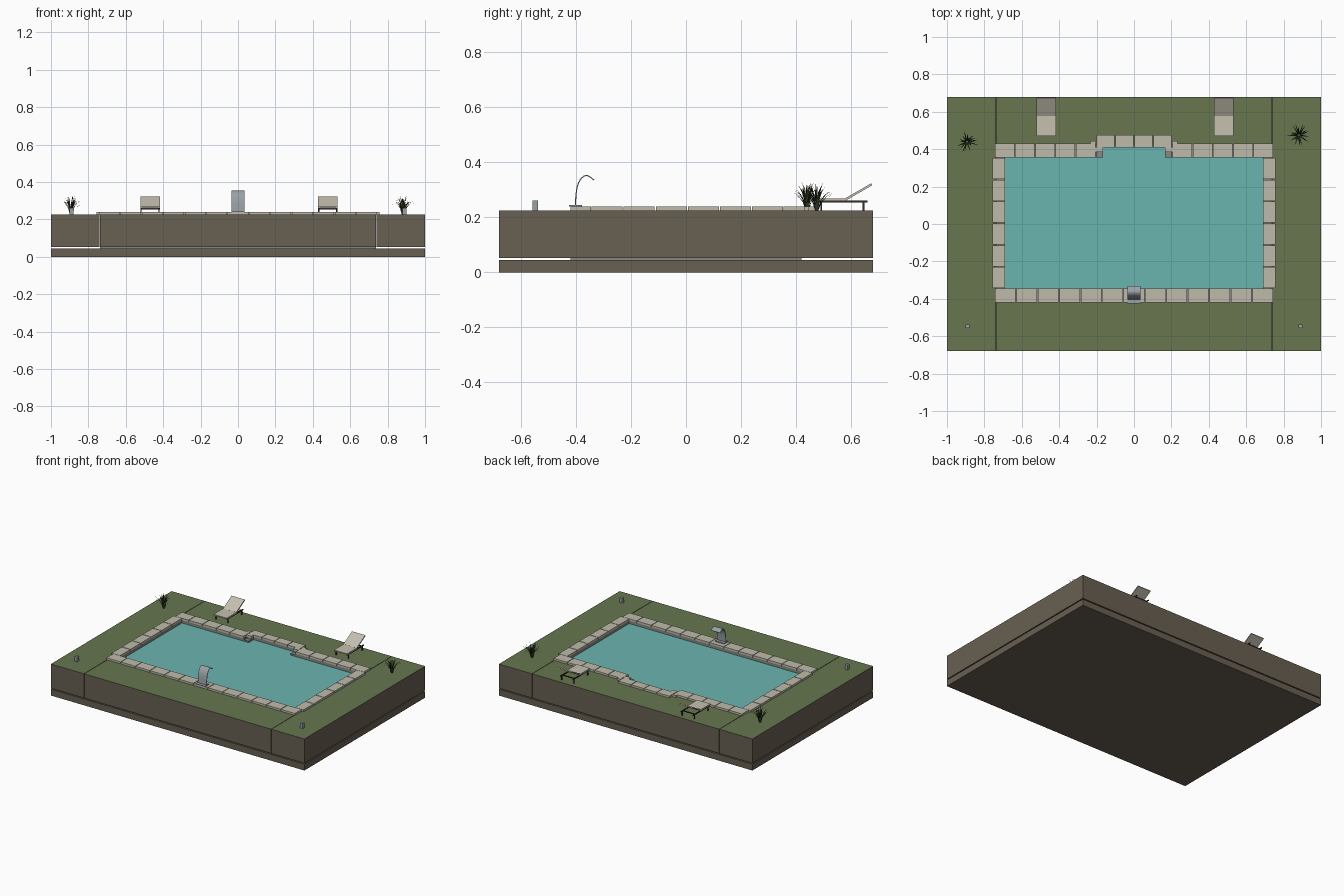
import bpy, bmesh, math, random
from mathutils import Vector

if "Cube" in bpy.data.objects:
    bpy.data.objects.remove(bpy.data.objects["Cube"])

random.seed(4)


def material(name, rgb):
    m = bpy.data.materials.new(name)
    m.diffuse_color = (*rgb, 1)
    m.use_nodes = True
    m.node_tree.nodes["Principled BSDF"].inputs["Base Color"].default_value = m.diffuse_color
    return m


GRASS = material("grass", (0.135, 0.18, 0.078))
SOIL = material("soil", (0.14, 0.115, 0.085))
STONE = material("pale stone", (0.52, 0.495, 0.41))
WALL = material("pool wall", (0.24, 0.25, 0.23))
WATER = material("water", (0.145, 0.46, 0.43))
STEEL = material("steel", (0.32, 0.36, 0.38))
FABRIC = material("fabric", (0.56, 0.53, 0.43))
FRAME = material("dark frame", (0.035, 0.028, 0.022))
LEAF = material("leaf", (0.035, 0.055, 0.02))


def finish(name, bm, *mats):
    bmesh.ops.recalc_face_normals(bm, faces=bm.faces)
    me = bpy.data.meshes.new(name)
    bm.to_mesh(me)
    bm.free()
    for m in mats:
        me.materials.append(m)
    ob = bpy.data.objects.new(name, me)
    bpy.context.collection.objects.link(ob)
    return ob


def add_box(bm, x0, x1, y0, y1, z0, z1):
    r = bmesh.ops.create_cube(bm, size=1)
    for v in r["verts"]:
        v.co = Vector((x0 + (v.co.x + 0.5) * (x1 - x0),
                       y0 + (v.co.y + 0.5) * (y1 - y0),
                       z0 + (v.co.z + 0.5) * (z1 - z0)))


def boxes(name, mat, *dims):
    bm = bmesh.new()
    for d in dims:
        add_box(bm, *d)
    return finish(name, bm, mat)


def ribbon(name, mat, path, x0, x1, thick):
    """Solid strip following a (y, z) path, spanning x0 to x1."""
    bm = bmesh.new()
    rings = []
    for i, (y, z) in enumerate(path):
        a, b = path[max(i - 1, 0)], path[min(i + 1, len(path) - 1)]
        t = Vector((b[0] - a[0], b[1] - a[1])).normalized()
        ny, nz = -t.y * thick / 2, t.x * thick / 2
        rings.append([bm.verts.new(p) for p in (
            (x0, y + ny, z + nz), (x1, y + ny, z + nz),
            (x1, y - ny, z - nz), (x0, y - ny, z - nz))])
    for r, s in zip(rings, rings[1:]):
        for k in range(4):
            bm.faces.new((r[k], r[(k + 1) % 4], s[(k + 1) % 4], s[k]))
    bm.faces.new(rings[0])
    bm.faces.new(rings[-1])
    return finish(name, bm, mat)


# Foundation slab
boxes("foundation", SOIL, (-1, 1, -0.68, 0.68, 0, 0.045))

# Lawn blocks: soil sides, grass on upward faces
TOP = 0.225
for name, d in (("lawn_left", (-1, -0.74, -0.68, 0.68)),
                ("lawn_right", (0.74, 1, -0.68, 0.68)),
                ("lawn_front", (-0.737, 0.737, -0.68, -0.42)),
                ("lawn_back", (-0.737, 0.737, 0.42, 0.68))):
    ob = boxes(name, SOIL, (*d, 0.052, TOP))
    ob.data.materials.append(GRASS)
    for p in ob.data.polygons:
        if p.normal.z > 0.5:
            p.material_index = 1

# Pool walls around the water, with an alcove at the back
Z0 = 0.045
boxes("pool_walls", WALL,
      (-0.737, 0.737, -0.42, -0.345, Z0, TOP),
      (-0.737, -0.69, -0.345, 0.355, Z0, TOP),
      (0.69, 0.737, -0.345, 0.355, Z0, TOP),
      (-0.737, -0.2, 0.355, 0.42, Z0, TOP),
      (0.2, 0.737, 0.355, 0.42, Z0, TOP),
      (-0.2, -0.165, 0.385, 0.42, Z0, TOP),
      (0.165, 0.2, 0.385, 0.42, Z0, TOP),
      (-0.165, 0.165, 0.41, 0.42, Z0, TOP))
boxes("alcove_steps", WALL,
      (-0.2, -0.165, 0.355, 0.385, Z0, 0.215),
      (0.165, 0.2, 0.355, 0.385, Z0, 0.215))
boxes("water", WATER,
      (-0.69, 0.69, -0.345, 0.355, Z0, 0.205),
      (-0.165, 0.165, 0.355, 0.41, Z0, 0.205))


# Coping tiles
def tile_row(x0, x1, y0, y1, n, along_x=True):
    g = 0.002
    out = []
    for i in range(n):
        a, b = i / n, (i + 1) / n
        if along_x:
            w = x1 - x0
            out.append((x0 + a * w + g, x0 + b * w - g, y0, y1, TOP, 0.239))
        else:
            h = y1 - y0
            out.append((x0, x1, y0 + a * h + g, y0 + b * h - g, TOP, 0.239))
    return out


tiles = tile_row(-0.745, 0.745, -0.42, -0.345, 13)
tiles += tile_row(-0.203, 0.203, 0.41, 0.475, 4)
for s in (-1, 1):
    xa, xb = sorted((s * 0.69, s * 0.757))
    tiles += tile_row(xa, xb, -0.345, 0.355, 6, False)
    xa, xb = sorted((s * 0.205, s * 0.745))
    tiles += tile_row(xa, xb, 0.355, 0.43, 5)
    xa, xb = sorted((s * 0.165, s * 0.205))
    tiles.append((xa, xb, 0.385, 0.41, TOP, 0.239))
    xa, xb = sorted((s * 0.203, s * 0.232))
    tiles.append((xa, xb, 0.43, 0.445, TOP, 0.239))
boxes("coping_tiles", STONE, *tiles)

# Curved waterfall spout
boxes("spout_base", STEEL, (-0.036, 0.036, -0.425, -0.378, 0.239, 0.245))
arc = [(-0.402, 0.243), (-0.4, 0.28), (-0.396, 0.308), (-0.39, 0.326),
       (-0.381, 0.341), (-0.37, 0.35), (-0.36, 0.352), (-0.348, 0.346),
       (-0.334, 0.335)]
spout = ribbon("spout", STEEL, arc, -0.035, 0.035, 0.004)
for p in spout.data.polygons:
    p.use_smooth = abs(p.normal.x) < 0.5 and len(p.vertices) == 4
spout.data.set_sharp_from_angle(angle=math.radians(40))

# Sun loungers
for side, cx in (("left", -0.47), ("right", 0.48)):
    a, b = cx - 0.052, cx + 0.052
    boxes(f"lounger_seat_{side}", FABRIC, (a, b, 0.47, 0.585, 0.26, 0.268))
    ribbon(f"lounger_back_{side}", FABRIC, [(0.58, 0.265), (0.675, 0.32)], a, b, 0.008)
    parts = [(a, b, 0.636, 0.642, 0.254, 0.26)]
    for x in (a + 0.001, b - 0.007):
        parts.append((x, x + 0.006, 0.475, 0.66, 0.253, 0.26))
        for y in (0.488, 0.642):
            parts.append((x, x + 0.006, y, y + 0.006, TOP, 0.255))
    boxes(f"lounger_frame_{side}", FRAME, *parts)

# Garden lights
for side, x in (("left", -0.89), ("right", 0.89)):
    boxes(f"garden_light_{side}", STEEL, (x - 0.01, x + 0.01, -0.557, -0.537, TOP, 0.26))


# Spiky grass plants: tapered arching blades
def plant(name, cx, cy, count=34):
    bm = bmesh.new()
    for i in range(count):
        ang = i * 2.4 + random.uniform(-0.3, 0.3)
        reach = random.uniform(0.012, 0.058)
        height = 0.118 - reach * 0.75 + random.uniform(-0.02, 0.0)
        d = Vector((math.cos(ang), math.sin(ang), 0))
        side = Vector((-d.y, d.x, 0))
        prev = None
        for t, w in ((0, 0.002), (0.4, 0.0028), (0.75, 0.002), (1, 0.0003)):
            c = Vector((cx, cy, TOP)) + d * (0.006 + reach * t ** 1.8)
            c.z += height * (1 - (1 - t) ** 1.3)
            cur = [bm.verts.new(c - side * w), bm.verts.new(c + side * w)]
            if prev:
                bm.faces.new((prev[0], prev[1], cur[1], cur[0]))
            prev = cur
    finish(name, bm, LEAF)


plant("plant_left", -0.893, 0.44)
plant("plant_right", 0.882, 0.475)
